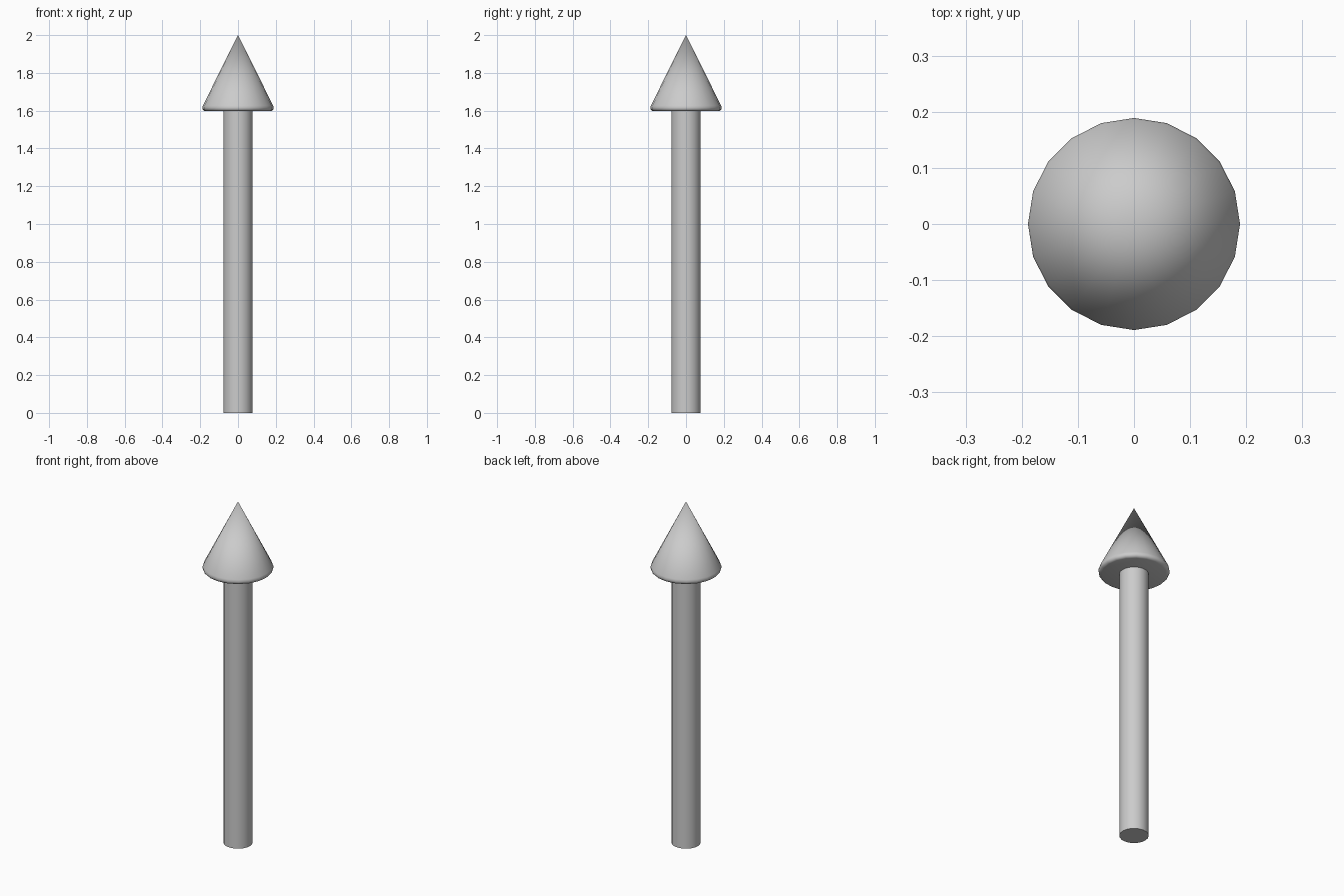
import bpy, bmesh, math

if "Cube" in bpy.data.objects:
    bpy.data.objects.remove(bpy.data.objects["Cube"])

SIDES = 20


def lathe(name, profile):
    """Revolve (radius, z) points around z; zero radius makes a pole."""
    bm = bmesh.new()
    rings = []
    for r, z in profile:
        n = SIDES if r > 0 else 1
        rings.append([bm.verts.new((r * math.cos(2 * math.pi * i / SIDES),
                                    r * math.sin(2 * math.pi * i / SIDES), z))
                      for i in range(n)])
    for a, b in zip(rings, rings[1:]):
        for i in range(SIDES):
            j = (i + 1) % SIDES
            if len(b) == 1:
                bm.faces.new((a[i], a[j], b[0]))
            else:
                bm.faces.new((a[i], a[j], b[j], b[i]))
    # close flat ends
    bm.faces.new(rings[0][::-1])
    if len(rings[-1]) > 1:
        bm.faces.new(rings[-1])
    bmesh.ops.recalc_face_normals(bm, faces=bm.faces)
    mesh = bpy.data.meshes.new(name)
    bm.to_mesh(mesh)
    bm.free()
    obj = bpy.data.objects.new(name, mesh)
    bpy.context.collection.objects.link(obj)
    bpy.ops.object.select_all(action='DESELECT')
    obj.select_set(True)
    bpy.context.view_layer.objects.active = obj
    bpy.ops.object.shade_smooth_by_angle(angle=math.radians(40))
    return obj


# straight shaft
lathe("shaft", [(0.078, 0), (0.078, 1.6)])

# pointed head with a rounded lower rim
lathe("arrow_head", [(0.172, 1.597), (0.181, 1.60), (0.187, 1.607),
                     (0.189, 1.616), (0.186, 1.627), (0, 2.0)])
